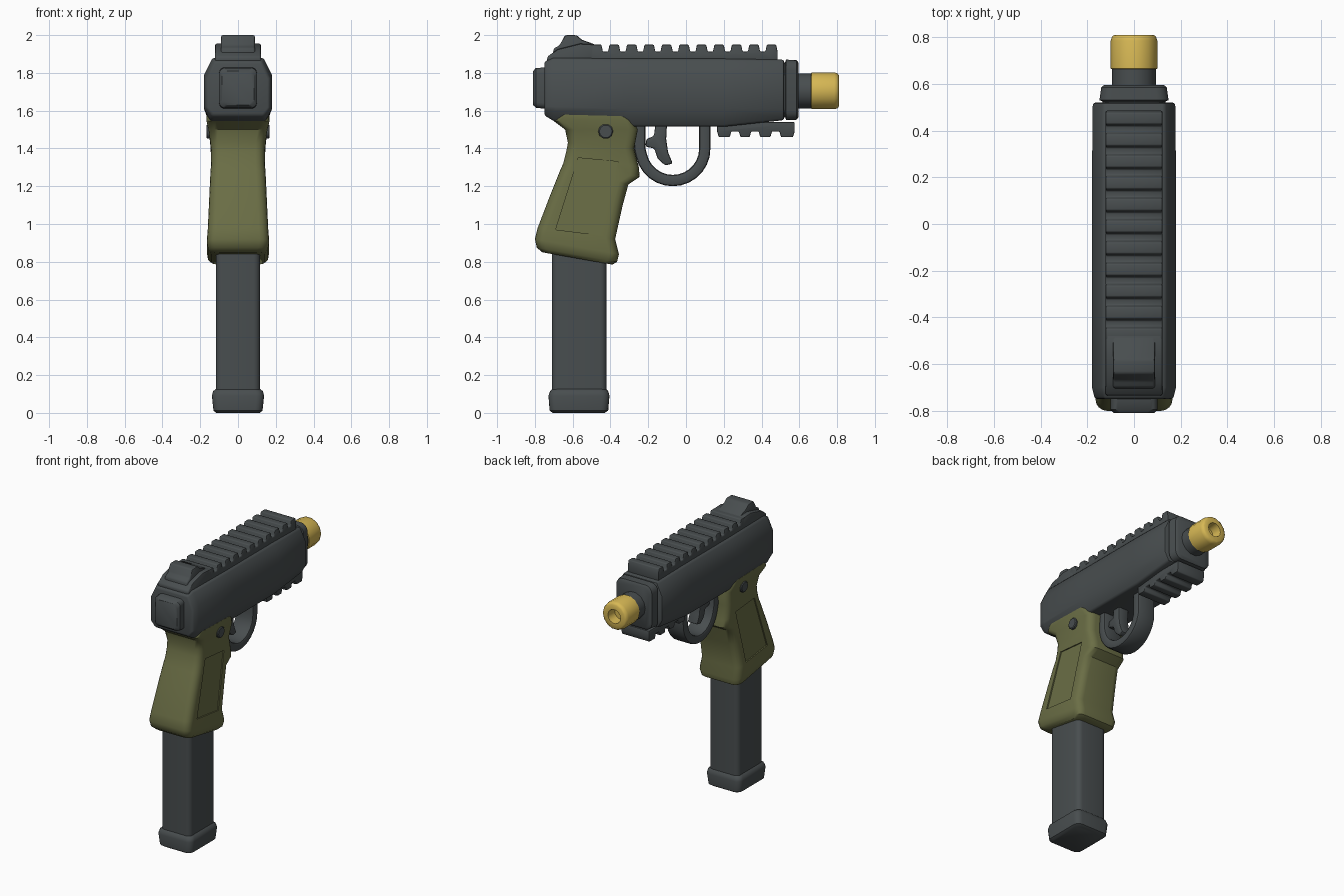
import bpy, bmesh, math

if "Cube" in bpy.data.objects:
    bpy.data.objects.remove(bpy.data.objects["Cube"])

def mat(name, rgb):
    m = bpy.data.materials.new(name)
    m.diffuse_color = (*rgb, 1)
    m.use_nodes = True
    m.node_tree.nodes["Principled BSDF"].inputs["Base Color"].default_value = m.diffuse_color
    return m

SLATE = mat("dark slate", (0.065, 0.075, 0.078))
OLIVE = mat("olive", (0.145, 0.155, 0.06))
GOLD = mat("gold", (0.68, 0.48, 0.09))

def apply_mod(o, kind, **kw):
    bpy.ops.object.select_all(action='DESELECT')
    o.select_set(True)
    bpy.context.view_layer.objects.active = o
    m = o.modifiers.new("mod", kind)
    for k, v in kw.items():
        setattr(m, k, v)
    bpy.ops.object.modifier_apply(modifier=m.name)

def smooth(o, angle=40):
    bpy.ops.object.select_all(action='DESELECT')
    o.select_set(True)
    bpy.context.view_layer.objects.active = o
    bpy.ops.object.shade_smooth_by_angle(angle=math.radians(angle))

def loft(name, rings, m, bevel=0, closed=False):
    """Skin a list of equal-length rings of 3D points; cap the ends unless closed."""
    bm = bmesh.new()
    vs = [[bm.verts.new(p) for p in r] for r in rings]
    n = len(vs[0])
    for k in range(len(vs) if closed else len(vs) - 1):
        a, b = vs[k], vs[(k + 1) % len(vs)]
        for i in range(n):
            bm.faces.new((a[i], a[(i + 1) % n], b[(i + 1) % n], b[i]))
    if not closed:
        bm.faces.new(vs[0])
        bm.faces.new(vs[-1])
    bmesh.ops.recalc_face_normals(bm, faces=bm.faces)
    me = bpy.data.meshes.new(name)
    bm.to_mesh(me)
    bm.free()
    o = bpy.data.objects.new(name, me)
    bpy.context.collection.objects.link(o)
    me.materials.append(m)
    if bevel:
        apply_mod(o, 'BEVEL', width=bevel, segments=2, limit_method='ANGLE', angle_limit=math.radians(30))
    smooth(o)
    return o

def prism(name, yz, hw, m, bevel=0):
    """Side outline (y, z) extruded across x."""
    return loft(name, [[(s * hw, y, z) for y, z in yz] for s in (-1, 1)], m, bevel)

def rrect(hx, hy, r, n=4):
    """Rounded rectangle centred on the origin."""
    pts = []
    for q, (sx, sy) in enumerate([(1, 1), (-1, 1), (-1, -1), (1, -1)]):
        for i in range(n + 1):
            a = math.pi / 2 * (q + i / n)
            pts.append((sx * (hx - r) + r * math.cos(a), sy * (hy - r) + r * math.sin(a)))
    return pts

def tilted(yb, zb, yf, zf, hw, r):
    """Rounded section running from a rear point to a front point."""
    hy = (yf - yb) / 2
    return [(x, (yb + yf) / 2 + y, (zb + zf) / 2 + y / hy * (zf - zb) / 2) for x, y in rrect(hw, hy, r)]

def upright(y, hx, z0, z1, r):
    return [(x, y, (z0 + z1) / 2 + z) for x, z in rrect(hx, (z1 - z0) / 2, r)]

def lathe(name, prof, m, zc=1.705, n=14):
    rings = [[(r * math.cos(2 * math.pi * i / n), y, zc + r * math.sin(2 * math.pi * i / n))
              for i in range(n)] for r, y in prof]
    return loft(name, rings, m)

# body: octagonal receiver lofted along y
def octagon(y, top, bot, w):
    half = [(0.135 * w, top), (0.18 * w, top - 0.09), (0.18 * w, 1.61), (0.145 * w, bot)]
    return [(x, y, z) for x, z in half] + [(-x, y, z) for x, z in reversed(half)]

loft("body", [octagon(-0.75, 1.86, 1.575, 0.93), octagon(-0.70, 1.88, 1.545, 1), octagon(-0.30, 1.875, 1.515, 1),
              octagon(0.20, 1.875, 1.515, 1), octagon(0.52, 1.87, 1.55, 0.98)], SLATE, 0.012)
loft("back_plate", [upright(y, h, 1.72 - v, 1.72 + v, 0.03) for y, h, v in
                    [(-0.74, 0.10, 0.11), (-0.795, 0.10, 0.105), (-0.81, 0.085, 0.09)]], SLATE)
loft("front_collar", [upright(y, h, 1.71 - v, 1.71 + v, 0.05) for y, h, v in
                      [(0.50, 0.135, 0.145), (0.525, 0.135, 0.145), (0.53, 0.148, 0.16),
                       (0.585, 0.14, 0.158), (0.595, 0.128, 0.145)]], SLATE)

# barrel and tip with a bore
lathe("barrel", [(0.095, 0.57), (0.095, 0.67)], SLATE)
lathe("barrel_tip", [(0.09, 0.66), (0.1, 0.665), (0.1, 0.785), (0.094, 0.803), (0.083, 0.81),
                     (0.05, 0.81), (0.045, 0.74)], GOLD)

# ridged rails, drawn as one toothed outline each
def rail(name, teeth, base, low, high, hw):
    line = [(teeth[0][0], base)]
    for a, b in teeth:
        line += [(a, low), (a + 0.008, high), (b - 0.008, high), (b, low)]
    line.append((teeth[-1][1], base))
    prism(name, line, hw, SLATE, 0.006)

rail("top_rail", [(-0.505 + 0.0925 * i, -0.44 + 0.0925 * i) for i in range(11)], 1.85, 1.912, 1.95, 0.122)
rail("lower_rail", [(0.165, 0.24), (0.28, 0.345), (0.385, 0.455), (0.495, 0.575)], 1.54, 1.49, 1.46, 0.11)

# rear sight
prism("sight_base", [(-0.735, 1.85), (-0.735, 1.885), (-0.68, 1.925), (-0.56, 1.955), (-0.47, 1.95), (-0.45, 1.85)],
      0.122, SLATE, 0.01)
prism("sight_top", [(-0.71, 1.87), (-0.70, 1.93), (-0.67, 1.945), (-0.64, 2.0), (-0.58, 2.0), (-0.55, 1.975),
                    (-0.48, 1.95), (-0.48, 1.87)], 0.09, SLATE, 0.01)

# grip with recessed side panels
rows = [(-0.76, 0.85, -0.39, 0.785, 0.14), (-0.79, 0.875, -0.365, 0.80, 0.158), (-0.80, 0.92, -0.355, 0.84, 0.165),
        (-0.785, 0.98, -0.375, 0.92, 0.16), (-0.72, 1.15, -0.335, 1.10, 0.152), (-0.668, 1.28, -0.305, 1.21, 0.146),
        (-0.65, 1.32, -0.245, 1.25, 0.143), (-0.635, 1.38, -0.25, 1.30, 0.142), (-0.625, 1.43, -0.275, 1.40, 0.145),
        (-0.64, 1.50, -0.255, 1.50, 0.156), (-0.70, 1.545, -0.28, 1.55, 0.167), (-0.68, 1.58, -0.30, 1.57, 0.167)]
grip = loft("grip", [tilted(*r, 0.05) for r in rows], OLIVE)
panel = [(-0.57, 1.35, 0.134), (-0.36, 1.33, 0.134), (-0.45, 0.94, 0.152), (-0.69, 0.97, 0.151)]
for s in (-1, 1):
    cutter = loft("panel_cutter", [[(s * x, y, z) for y, z, x in panel], [(s * 0.25, y, z) for y, z, x in panel]], OLIVE)
    cutter.hide_render = True
    apply_mod(grip, 'BOOLEAN', operation='DIFFERENCE', object=cutter, solver='EXACT')
    bpy.data.objects.remove(cutter)
smooth(grip)
for s, side in ((-1, "left"), (1, "right")):
    loft("grip_bolt_" + side, [[(s * x, -0.425 + r * math.cos(math.pi * i / 5), 1.49 + r * math.sin(math.pi * i / 5))
                                for i in range(10)] for x, r in [(0.13, 0.04), (0.163, 0.04), (0.168, 0.034)]], SLATE)

# magazine and its foot
def box_rows(name, rows, r):
    loft(name, [tilted(a, z, b, z, h, r) for z, a, b, h in rows], SLATE)

box_rows("magazine", [(0.08, -0.71, -0.42, 0.117), (0.95, -0.71, -0.42, 0.117)], 0.035)
box_rows("magazine_foot", [(0.0, -0.705, -0.43, 0.115), (0.012, -0.722, -0.412, 0.13), (0.09, -0.728, -0.405, 0.138),
                           (0.115, -0.72, -0.412, 0.132), (0.135, -0.70, -0.43, 0.105)], 0.04)

# trigger guard: rounded band swept along a half loop
path = [(0.10, 1.54), (0.10, 1.41)]
path += [(-0.07 + 0.17 * math.cos(a), 1.40 + 0.17 * math.sin(a)) for a in [-math.pi * i / 14 for i in range(1, 14)]]
path += [(-0.245, 1.40), (-0.245, 1.54)]
rings = []
for i, (y, z) in enumerate(path):
    (y0, z0), (y1, z1) = path[max(i - 1, 0)], path[min(i + 1, len(path) - 1)]
    d = math.hypot(y1 - y0, z1 - z0)
    ny, nz = (z1 - z0) / d, -(y1 - y0) / d
    rings.append([(x, y + ny * t, z + nz * t) for x, t in rrect(0.07, 0.03, 0.015, 2)])
loft("trigger_guard", rings, SLATE)

# trigger
prism("trigger", [(-0.16, 1.54), (-0.10, 1.54), (-0.105, 1.45), (-0.095, 1.38), (-0.07, 1.32), (-0.11, 1.31),
                  (-0.15, 1.345), (-0.168, 1.40), (-0.215, 1.41), (-0.21, 1.45), (-0.17, 1.465)], 0.04, SLATE, 0.01)
